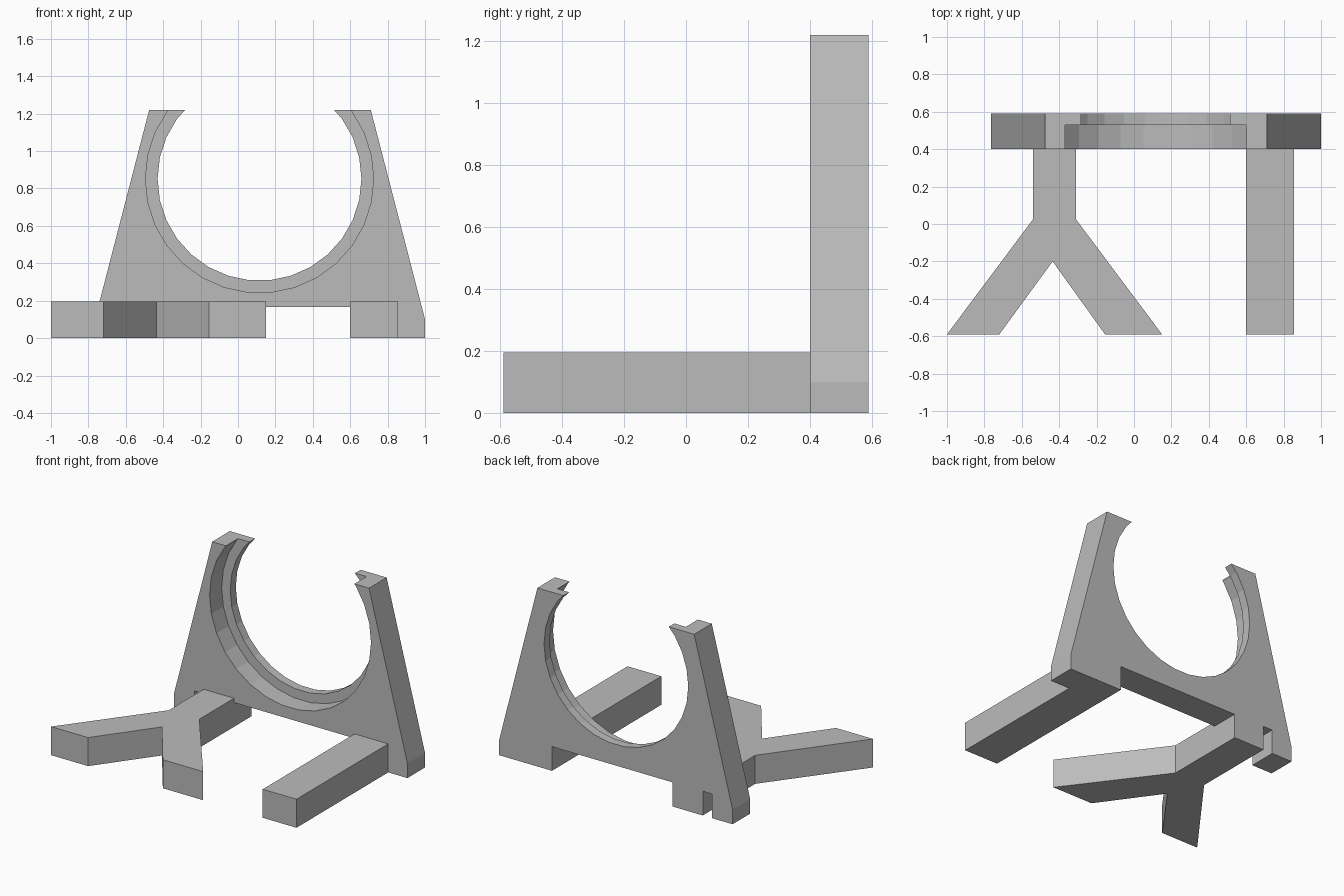
import bpy
import bmesh
from math import cos, sin, pi

cube = bpy.data.objects.get("Cube")
if cube:
    bpy.data.objects.remove(cube, do_unlink=True)

GREY = (0.5, 0.5, 0.5, 1)
grey = bpy.data.materials.new("plain grey")
grey.use_nodes = True
grey.diffuse_color = GREY
grey.node_tree.nodes["Principled BSDF"].inputs["Base Color"].default_value = GREY


def prism(name, outline, axis, start, end):
    """Extrude a 2D outline along y (outline in x, z) or z (outline in x, y)."""
    bm = bmesh.new()
    if axis == "y":
        verts = [bm.verts.new((a, start, b)) for a, b in outline]
        move = (0, end - start, 0)
    else:
        verts = [bm.verts.new((a, b, start)) for a, b in outline]
        move = (0, 0, end - start)
    face = bm.faces.new(verts)
    top = bmesh.ops.extrude_face_region(bm, geom=[face])["geom"]
    bmesh.ops.translate(bm, vec=move, verts=[v for v in top if isinstance(v, bmesh.types.BMVert)])
    bmesh.ops.recalc_face_normals(bm, faces=bm.faces[:])
    mesh = bpy.data.meshes.new(name)
    bm.to_mesh(mesh)
    bm.free()
    mesh.materials.append(grey)
    obj = bpy.data.objects.new(name, mesh)
    bpy.context.collection.objects.link(obj)
    return obj


def circle(radius, sides=30, cx=0.115, cz=0.852):
    return [(cx + radius * cos(2 * pi * i / sides), cz + radius * sin(2 * pi * i / sides))
            for i in range(sides)]


def cut(target, cutter):
    cutter.hide_render = True
    mod = target.modifiers.new("cut", "BOOLEAN")
    mod.operation = "DIFFERENCE"
    mod.solver = "EXACT"
    mod.object = cutter
    bpy.context.view_layer.objects.active = target
    bpy.ops.object.modifier_apply(modifier=mod.name)
    bpy.data.objects.remove(cutter, do_unlink=True)


FRONT, BACK, STEP = 0.4, 0.59, 0.53
GAP, ARM_TOP = 0.165, 0.195

# Upright plate with two feet and a narrow slot in the right foot
plate = prism("upright_plate", [
    (-0.765, 0), (-0.61, 0), (-0.61, GAP), (-0.54, GAP), (-0.54, 0), (-0.31, 0),
    (-0.31, GAP), (0.6, GAP), (0.6, 0), (1, 0), (1, 0.1), (0.71, 1.22),
    (-0.475, 1.22), (-0.765, 0.1)], "y", FRONT, BACK)

# Stepped round opening, wider at the front
cut(plate, prism("opening_cutter", circle(0.545), "y", FRONT - 0.1, BACK + 0.1))
cut(plate, prism("recess_cutter", circle(0.61), "y", FRONT - 0.1, STEP))

# Forked arm and straight arm reaching forward
prism("forked_arm", [
    (-0.54, FRONT), (-0.54, 0.025), (-1, -0.59), (-0.72, -0.59), (-0.435, -0.2),
    (-0.155, -0.59), (0.15, -0.59), (-0.31, 0.025), (-0.31, FRONT)], "z", 0, ARM_TOP)
prism("straight_arm", [
    (0.6, -0.59), (0.855, -0.59), (0.855, FRONT), (0.6, FRONT)], "z", 0, ARM_TOP)
